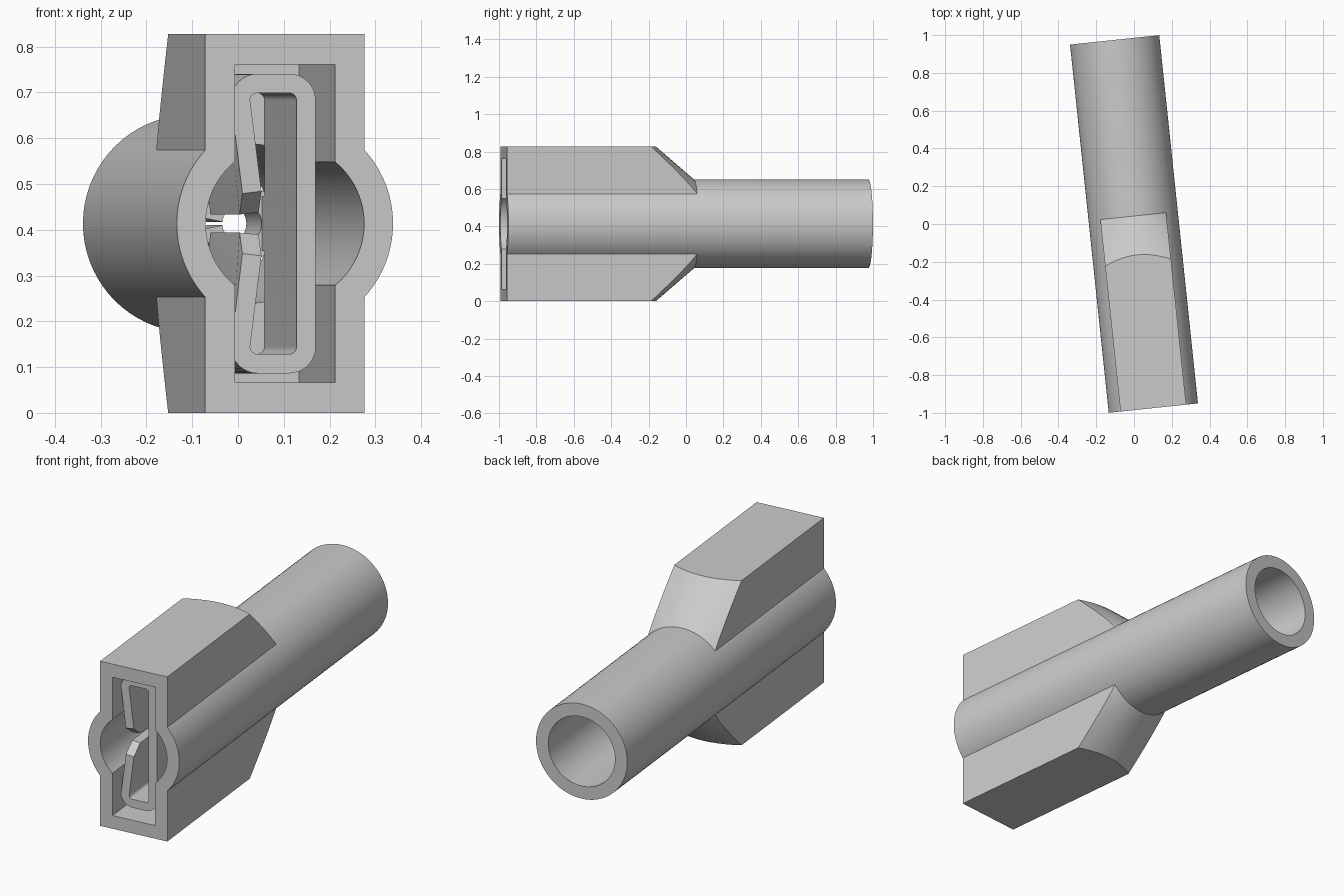
import bpy, bmesh, math
from mathutils import Matrix, Vector

scene = bpy.context.scene
if "Cube" in bpy.data.objects:
    bpy.data.objects.remove(bpy.data.objects["Cube"])

AXIS_Z = 0.4135          # height of the sleeve axis
FRONT, BACK = -0.98, 0.98
TURN = math.radians(6)   # whole connector is turned about z

grey = bpy.data.materials.new("light_grey")
grey.use_nodes = True
COLOUR = (0.6, 0.6, 0.6, 1)
grey.diffuse_color = COLOUR
grey.node_tree.nodes["Principled BSDF"].inputs["Base Color"].default_value = COLOUR


def add_object(name, bm):
    bmesh.ops.recalc_face_normals(bm, faces=bm.faces)
    mesh = bpy.data.meshes.new(name)
    bm.to_mesh(mesh)
    bm.free()
    mesh.materials.append(grey)
    obj = bpy.data.objects.new(name, mesh)
    scene.collection.objects.link(obj)
    return obj


def box(name, width, y0, y1, height):
    bm = bmesh.new()
    bmesh.ops.create_cube(bm, size=1)
    bmesh.ops.scale(bm, vec=(width, y1 - y0, height), verts=bm.verts)
    bmesh.ops.translate(bm, vec=(0, (y0 + y1) / 2, 0), verts=bm.verts)
    return add_object(name, bm)


def cone(name, r0, r1, y0, y1):
    bm = bmesh.new()
    bmesh.ops.create_cone(bm, cap_ends=True, segments=72, radius1=r0, radius2=r1, depth=y1 - y0,
                          matrix=Matrix.Translation((0, (y0 + y1) / 2, 0))
                          @ Matrix.Rotation(-math.pi / 2, 4, 'X'))
    return add_object(name, bm)


def combine(target, tool, operation):
    mod = target.modifiers.new(operation, 'BOOLEAN')
    mod.operation, mod.object, mod.solver = operation, tool, 'EXACT'
    bpy.context.view_layer.objects.active = target
    bpy.ops.object.modifier_apply(modifier=mod.name)
    bpy.data.objects.remove(tool)


def loft(name, sections):
    """Join equal outlines [(y, [(x, z), ...]), ...] into a capped solid."""
    bm = bmesh.new()
    rings = [[bm.verts.new((x, y, z)) for x, z in pts] for y, pts in sections]
    for a, b in zip(rings, rings[1:]):
        for i in range(len(a)):
            j = (i + 1) % len(a)
            bm.faces.new((a[i], a[j], b[j], b[i]))
    bm.faces.new(rings[0])
    bm.faces.new(rings[-1])
    return add_object(name, bm)


def ribbon(path, thickness):
    """Outline of a strip that follows a centre line."""
    left, right = [], []
    for i, p in enumerate(path):
        before = (p - path[i - 1]).normalized() if i else None
        after = (path[i + 1] - p).normalized() if i < len(path) - 1 else None
        t = ((before or after) + (after or before)).normalized()
        n = Vector((-t.y, t.x)) * thickness / 2
        left.append(p + n)
        right.append(p - n)
    return [tuple(v) for v in left + right[::-1]]


# Insulating sleeve: wings cut by a cone, joined to a tube, then hollowed
housing = box("housing", 0.35, FRONT, 0.09, 2 * AXIS_Z)
slope, meet, outer = 0.854, 0.042, 0.2375
combine(housing, cone("wing_taper", outer + slope * 1.242, outer - slope * 0.05,
                      meet - 1.242, meet + 0.05), 'INTERSECT')
combine(housing, cone("tube", outer, outer, FRONT, BACK), 'UNION')
combine(housing, cone("bore", 0.174, 0.174, FRONT - 0.1, BACK + 0.1), 'DIFFERENCE')
combine(housing, box("cavity", 0.22, FRONT - 0.1, FRONT + 0.75, 0.695), 'DIFFERENCE')


# Receptacle: flat base with two sides rolled over towards the middle
def receptacle_outline(gap):
    base_x, roll_x, top, radius = 0.055, -0.089, 0.306, 0.037
    half = []
    for cx, start in ((base_x - radius, 0), (roll_x + radius, 90)):
        for k in range(9):
            a = math.radians(start + k * 90 / 8)
            half.append(Vector((cx + radius * math.cos(a), top - radius + radius * math.sin(a))))
    half.append(Vector((-0.064, gap)))
    lower = [Vector((p.x, -p.y)) for p in reversed(half)]
    return ribbon(lower + half, 0.042)


mouth = FRONT + 0.08
receptacle = loft("receptacle", [(mouth, receptacle_outline(0.068)),
                                 (mouth + 0.06, receptacle_outline(0.022)),
                                 (FRONT + 0.75, receptacle_outline(0.022))])

# Neck and split crimp barrel behind the receptacle
neck = box("neck", 0.042, FRONT + 0.745, FRONT + 0.82, 0.12)
neck.location.x = 0.055
arc = [math.radians(-173 + k * 346 / 40) for k in range(41)]
barrel_path = [Vector((0.012 + 0.064 * math.cos(a) - 0.022, 0.064 * math.sin(a))) for a in arc]
outline = ribbon(barrel_path, 0.042)
barrel = loft("crimp_barrel", [(FRONT + 0.8, outline), (FRONT + 1.12, outline)])

# Place the parts and shade the curved walls smoothly
place = Matrix.Translation((0, 0, AXIS_Z)) @ Matrix.Rotation(TURN, 4, 'Z')
for obj in (housing, receptacle, neck, barrel):
    obj.matrix_world = place @ Matrix.Translation(obj.location)
    obj.data.materials.clear()
    obj.data.materials.append(grey)
    for poly in obj.data.polygons:
        poly.material_index = 0
    bpy.ops.object.select_all(action='DESELECT')
    obj.select_set(True)
    bpy.context.view_layer.objects.active = obj
    bpy.ops.object.shade_smooth_by_angle(angle=math.radians(25))
